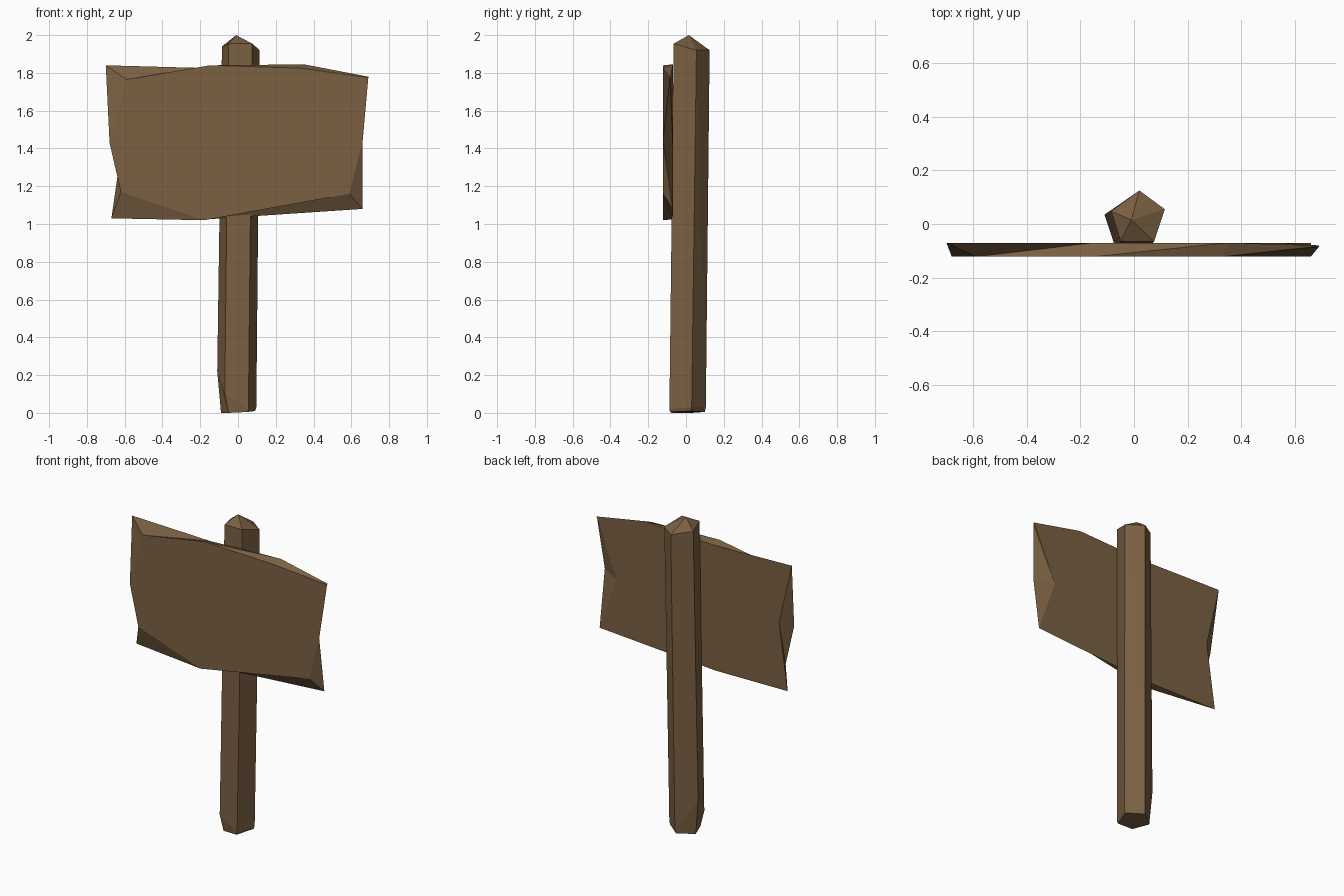
import bpy

if "Cube" in bpy.data.objects:
    bpy.data.objects.remove(bpy.data.objects["Cube"])

wood = bpy.data.materials.new("brown_wood")
wood.diffuse_color = (0.195, 0.118, 0.055, 1)
wood.use_nodes = True
wood.node_tree.nodes["Principled BSDF"].inputs["Base Color"].default_value = wood.diffuse_color


def loft(name, rings, tip=None):
    """Join matching rings of points with walls; cap the ends (optionally with a tip)."""
    n = len(rings[0])
    verts = [p for ring in rings for p in ring]
    faces = [tuple(reversed(range(n)))]
    for r in range(len(rings) - 1):
        for i in range(n):
            j = (i + 1) % n
            a, b, c, d = r * n + i, r * n + j, (r + 1) * n + j, (r + 1) * n + i
            # slanted walls are split into flat triangles
            faces += [(a, b, d), (b, c, d)]
    top = (len(rings) - 1) * n
    if tip:
        verts.append(tip)
        faces += [(top + i, top + (i + 1) % n, len(verts) - 1) for i in range(n)]
    else:
        faces.append(tuple(range(top, top + n)))
    mesh = bpy.data.meshes.new(name)
    mesh.from_pydata(verts, [], faces)
    mesh.validate()
    mesh.materials.append(wood)
    obj = bpy.data.objects.new(name, mesh)
    bpy.context.collection.objects.link(obj)
    return obj


# five-sided post: worn foot, leaning shaft, pointed top
foot = [(-0.05, -0.075, 0), (0.05, -0.085, 0.005), (0.09, 0.03, 0.01), (0.0, 0.1, 0.005), (-0.09, 0.03, 0)]
shin = [(-0.07, -0.085, 0.1), (0.055, -0.088, 0.02), (0.097, 0.03, 0.03), (0.005, 0.105, 0.03), (-0.11, 0.035, 0.22)]
head = [(-0.05, -0.065, 1.955), (0.075, -0.065, 1.955), (0.115, 0.055, 1.92), (0.02, 0.125, 1.92), (-0.085, 0.048, 1.94)]
loft("post", [foot, shin, head], (-0.01, 0.015, 2.0))

# hewn board: front and back outlines (x, z), running round from the upper left
front = [(-0.59, 1.765), (-0.15, 1.84), (0.33, 1.825), (0.69, 1.775), (0.66, 1.44),
         (0.59, 1.16), (-0.18, 1.02), (-0.62, 1.17), (-0.68, 1.43)]
back = [(-0.70, 1.84), (-0.15, 1.825), (0.35, 1.845), (0.69, 1.78), (0.54, 1.42),
        (0.66, 1.08), (-0.16, 1.025), (-0.67, 1.03), (-0.61, 1.45)]
front_ring = [(x, -0.085 if x == 0.69 else -0.122, z) for x, z in front]
back_ring = [(x, -0.08 if x == 0.69 else -0.07, z) for x, z in back]
loft("sign_board", [back_ring, front_ring]).data.flip_normals()
